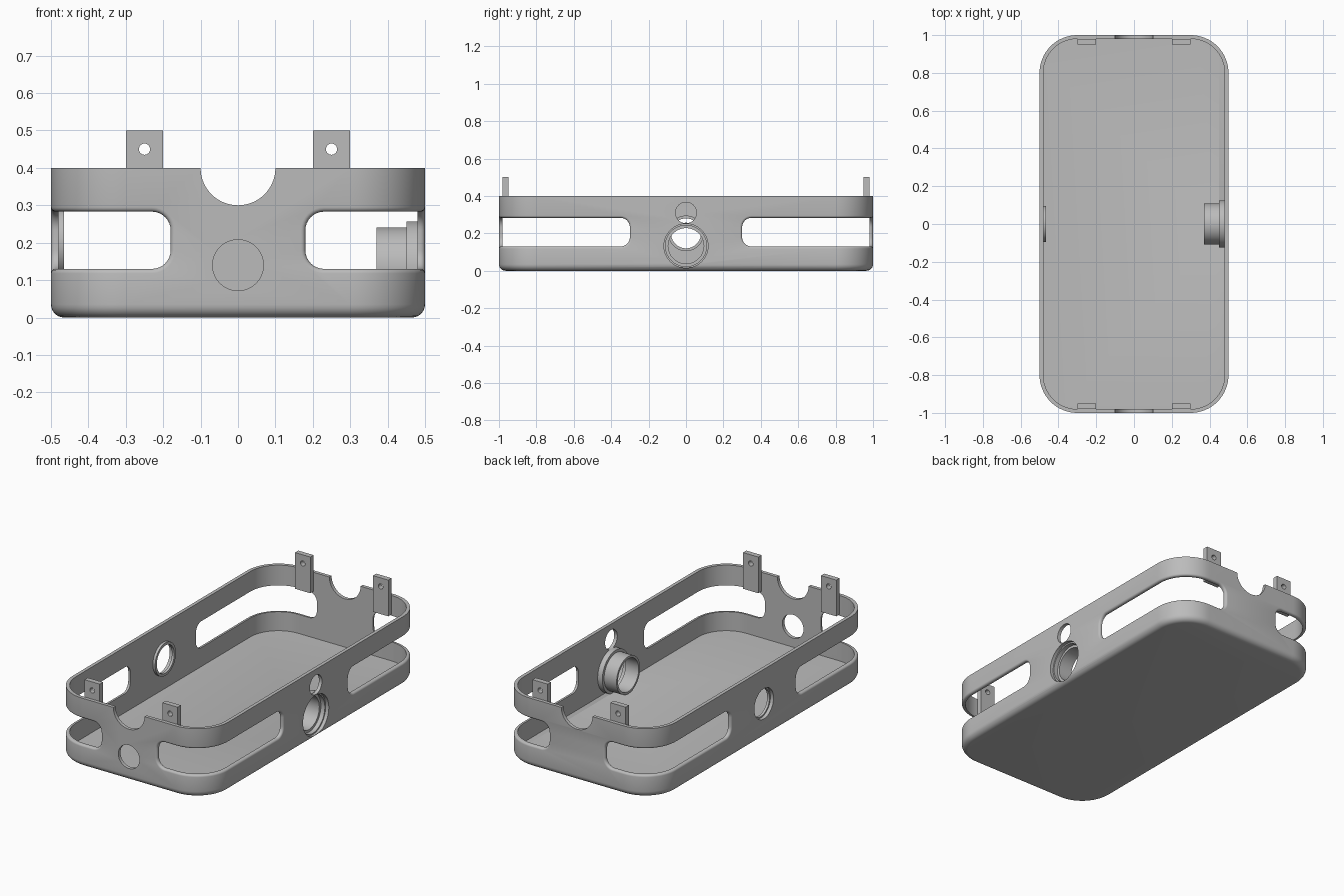
import bpy, bmesh, math
from mathutils import Matrix

cube = bpy.data.objects.get("Cube")
if cube:
    bpy.data.objects.remove(cube, do_unlink=True)

grey = bpy.data.materials.new("plain grey")
grey.use_nodes = True
grey.diffuse_color = (0.5, 0.5, 0.5, 1)
grey.node_tree.nodes["Principled BSDF"].inputs["Base Color"].default_value = (0.5, 0.5, 0.5, 1)

CORNER, WALL, FLOOR, TOP = 0.2, 0.02, 0.02, 0.4


def make(name, bm):
    bmesh.ops.recalc_face_normals(bm, faces=bm.faces)
    mesh = bpy.data.meshes.new(name)
    bm.to_mesh(mesh)
    bm.free()
    obj = bpy.data.objects.new(name, mesh)
    bpy.context.collection.objects.link(obj)
    mesh.materials.append(grey)
    return obj


def activate(obj):
    bpy.ops.object.select_all(action='DESELECT')
    obj.select_set(True)
    bpy.context.view_layer.objects.active = obj


def smooth(obj):
    activate(obj)
    bpy.ops.object.shade_smooth_by_angle(angle=math.radians(30))


def cut(obj, cutter):
    cutter.hide_render = True
    activate(obj)
    mod = obj.modifiers.new("cut", 'BOOLEAN')
    mod.operation, mod.solver, mod.object = 'DIFFERENCE', 'EXACT', cutter
    bpy.ops.object.modifier_apply(modifier=mod.name)
    bpy.data.objects.remove(cutter, do_unlink=True)


def bridge(bm, rings):
    for a, b in zip(rings, rings[1:]):
        for i in range(len(a)):
            j = (i + 1) % len(a)
            bm.faces.new((a[i], a[j], b[j], b[i]))


def rod(axis, centre, radius, depth, sides=48):
    """Round cutter along the x or y axis."""
    bm = bmesh.new()
    turn = Matrix.Rotation(math.pi / 2, 4, 'Y' if axis == 'x' else 'X')
    bmesh.ops.create_cone(bm, cap_ends=True, segments=sides, radius1=radius, radius2=radius,
                          depth=depth, matrix=Matrix.Translation(centre) @ turn)
    return make("hole_cutter", bm)


def slot(start, end, near, far, sx, sy, along_x):
    """Slot cutter with a rounded inner end, extruded through the wall."""
    low, high, r, n = 0.13, 0.283, 0.05, 8
    outline = [(end, low), (end, high)]
    for cz, first in ((high - r, 90), (low + r, 180)):
        for k in range(n + 1):
            a = math.radians(first + 90 * k / n)
            outline.append((start + r + r * math.cos(a), cz + r * math.sin(a)))
    bm = bmesh.new()
    rings = []
    for d in (near, far):
        rings.append([bm.verts.new((sx * (d if along_x else u), sy * (u if along_x else d), z))
                      for u, z in outline])
    bridge(bm, rings)
    bm.faces.new(rings[0])
    bm.faces.new(rings[1])
    return make("slot_cutter", bm)


def lathe_x(name, profile, z, sides=64):
    """Ring turned around an axis along x, from (x, radius) points."""
    bm = bmesh.new()
    rings = []
    for x, r in profile:
        rings.append([bm.verts.new((x, r * math.cos(t), z + r * math.sin(t)))
                      for t in (math.tau * k / sides for k in range(sides))])
    bridge(bm, rings + rings[:1])
    obj = make(name, bm)
    smooth(obj)
    return obj


# Tray: stacked rounded rectangles, outside going up and inside coming down
def outline_ring(bm, inset, z, n=16):
    r = CORNER - inset
    ring = []
    for q, (sx, sy) in enumerate(((1, 1), (-1, 1), (-1, -1), (1, -1))):
        for k in range(n + 1):
            a = math.radians(90 * (q + k / n))
            ring.append(bm.verts.new((sx * (0.5 - CORNER) + r * math.cos(a),
                                      sy * (1 - CORNER) + r * math.sin(a), z)))
    return ring


bm = bmesh.new()
fillet = 0.035
steps = [math.radians(15 * k) for k in range(7)]
levels = [(fillet * (1 - math.sin(a)), fillet * (1 - math.cos(a))) for a in steps]
levels += [(0, TOP), (WALL, TOP), (WALL, FLOOR)]
rings = [outline_ring(bm, d, z) for d, z in levels]
bridge(bm, rings)
bm.faces.new(rings[0])
bm.faces.new(rings[-1])
tray = make("tray", bm)

# Corner slots wrapping from the ends to the sides
for sx in (1, -1):
    for sy in (1, -1):
        cut(tray, slot(0.18, 0.6, 0.75, 1.1, sx, sy, False))
        cut(tray, slot(0.3, 0.9, 0.4, 0.6, sx, sy, True))

# Soften the outer rims of the slots
bm = bmesh.new()
bm.from_mesh(tray.data)


def on_slot_rim(v):
    x, y, z = abs(v.co.x), abs(v.co.y), v.co.z
    out = math.hypot(max(x - 0.3, 0), max(y - 0.8, 0))
    return out > 0.196 and 0.125 < z < 0.29 and x > 0.17 and y > 0.29


rims = [e for e in bm.edges if len(e.link_faces) == 2 and e.calc_face_angle(0) > 1
        and all(on_slot_rim(v) for v in e.verts)]
bmesh.ops.bevel(bm, geom=rims, offset=0.012, segments=4, profile=0.5, affect='EDGES')
bm.to_mesh(tray.data)
bm.free()

# Notches in both ends, then the round holes
cut(tray, rod('y', (0, 0, TOP), 0.1, 2.4, 64))
cut(tray, rod('y', (0, -1, 0.14), 0.068, 0.2))
cut(tray, rod('x', (0.5, 0, 0.133), 0.118, 0.1, 64))
cut(tray, rod('x', (0.5, 0, 0.31), 0.056, 0.1))
cut(tray, rod('x', (-0.5, 0, 0.2), 0.088, 0.1, 64))
smooth(tray)

# Flanged collar on the left wall and thin ring on the right wall
lathe_x("left_collar", [(0.48, 0.124), (0.45, 0.124), (0.45, 0.108), (0.37, 0.108),
                        (0.37, 0.095), (0.455, 0.095), (0.455, 0.11), (0.48, 0.11)], 0.133)
lathe_x("right_ring", [(-0.48, 0.095), (-0.465, 0.095), (-0.465, 0.08), (-0.48, 0.08)], 0.2)

# Four upright mounting tabs, each with a screw hole
for end, sy in (("front", -1), ("back", 1)):
    for side, sx in (("left", 1), ("right", -1)):
        bm = bmesh.new()
        bmesh.ops.create_cube(bm, size=1, matrix=Matrix.Translation((sx * 0.25, sy * 0.965, 0.395))
                              @ Matrix.Diagonal((0.098, 0.03, 0.21, 1)))
        tab = make(f"{end}_{side}_tab", bm)
        cut(tab, rod('y', (sx * 0.25, sy * 0.965, 0.45), 0.015, 0.2, 24))
        smooth(tab)
